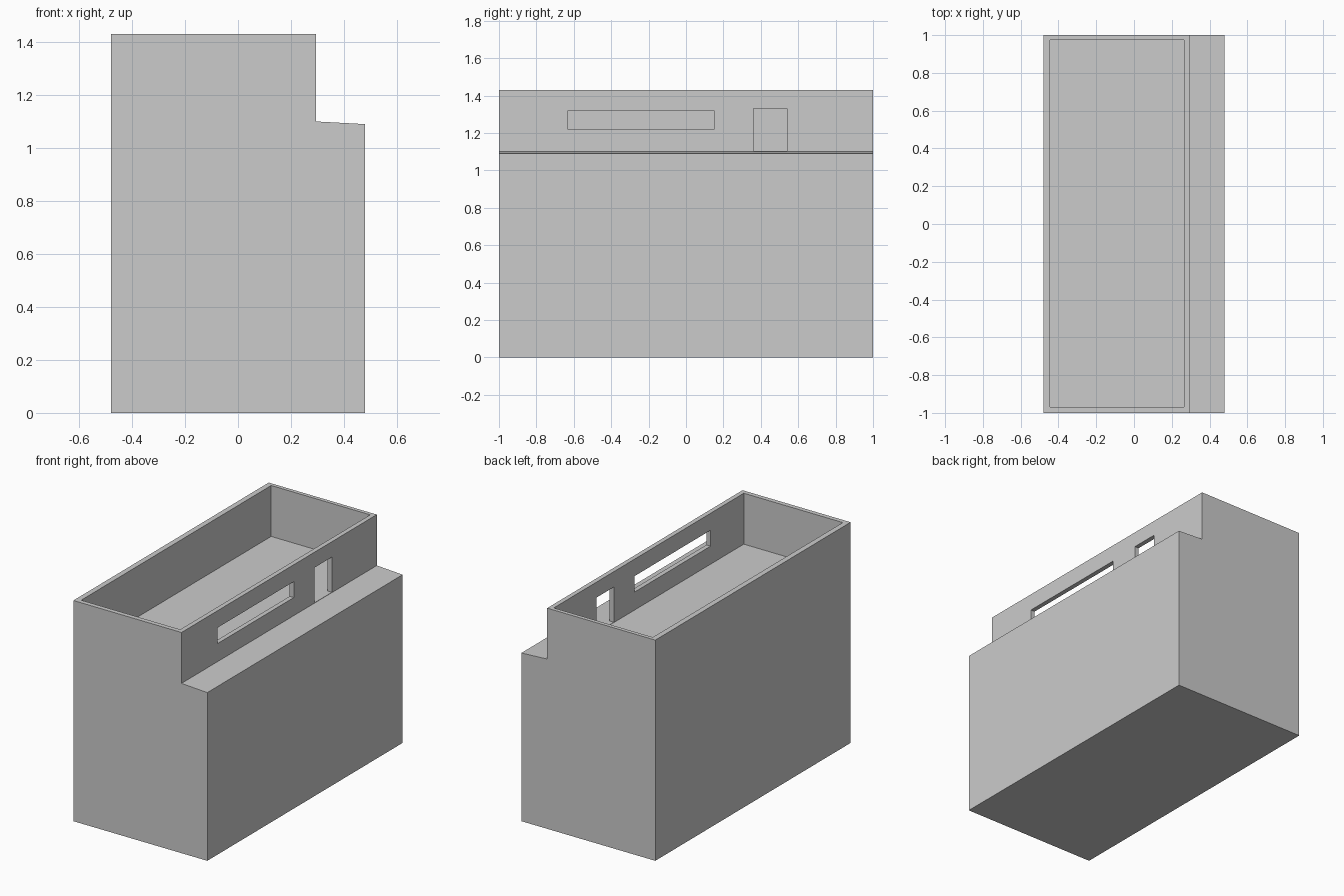
import bpy, bmesh

if "Cube" in bpy.data.objects:
    bpy.data.objects.remove(bpy.data.objects["Cube"])


def finish(bm, name):
    bmesh.ops.recalc_face_normals(bm, faces=bm.faces)
    mesh = bpy.data.meshes.new(name)
    bm.to_mesh(mesh)
    bm.free()
    obj = bpy.data.objects.new(name, mesh)
    bpy.context.collection.objects.link(obj)
    return obj


def prism(name, profile, y0, y1):
    """Extrude an x-z outline from y0 to y1."""
    bm = bmesh.new()
    face = bm.faces.new([bm.verts.new((x, y0, z)) for x, z in profile])
    out = bmesh.ops.extrude_face_region(bm, geom=[face])
    verts = [g for g in out["geom"] if isinstance(g, bmesh.types.BMVert)]
    bmesh.ops.translate(bm, verts=verts, vec=(0, y1 - y0, 0))
    return finish(bm, name)


def box(name, x, y, z):
    return prism(name, [(x[0], z[0]), (x[1], z[0]), (x[1], z[1]), (x[0], z[1])], *y)


def cut(target, cutter):
    cutter.hide_render = True
    mod = target.modifiers.new(cutter.name, 'BOOLEAN')
    mod.operation = 'DIFFERENCE'
    mod.solver = 'EXACT'
    mod.object = cutter
    bpy.context.view_layer.objects.active = target
    bpy.ops.object.modifier_apply(modifier=mod.name)
    bpy.data.objects.remove(cutter)


# Solid building block with a gently sloped ledge on the right
building = prism("building_body", [(-0.48, 0), (0.48, 0), (0.48, 1.09),
                                   (0.295, 1.10), (0.295, 1.43), (-0.48, 1.43)], -1, 1)

# Open-topped room sunk into the upper storey
cut(building, box("room_cutter", (-0.445, 0.265), (-0.97, 0.975), (1.10, 1.6)))

# Long window and doorway through the right wall
cut(building, box("window_cutter", (0.2, 0.35), (-0.63, 0.15), (1.217, 1.32)))
cut(building, box("door_cutter", (0.2, 0.35), (0.36, 0.54), (1.102, 1.33)))
